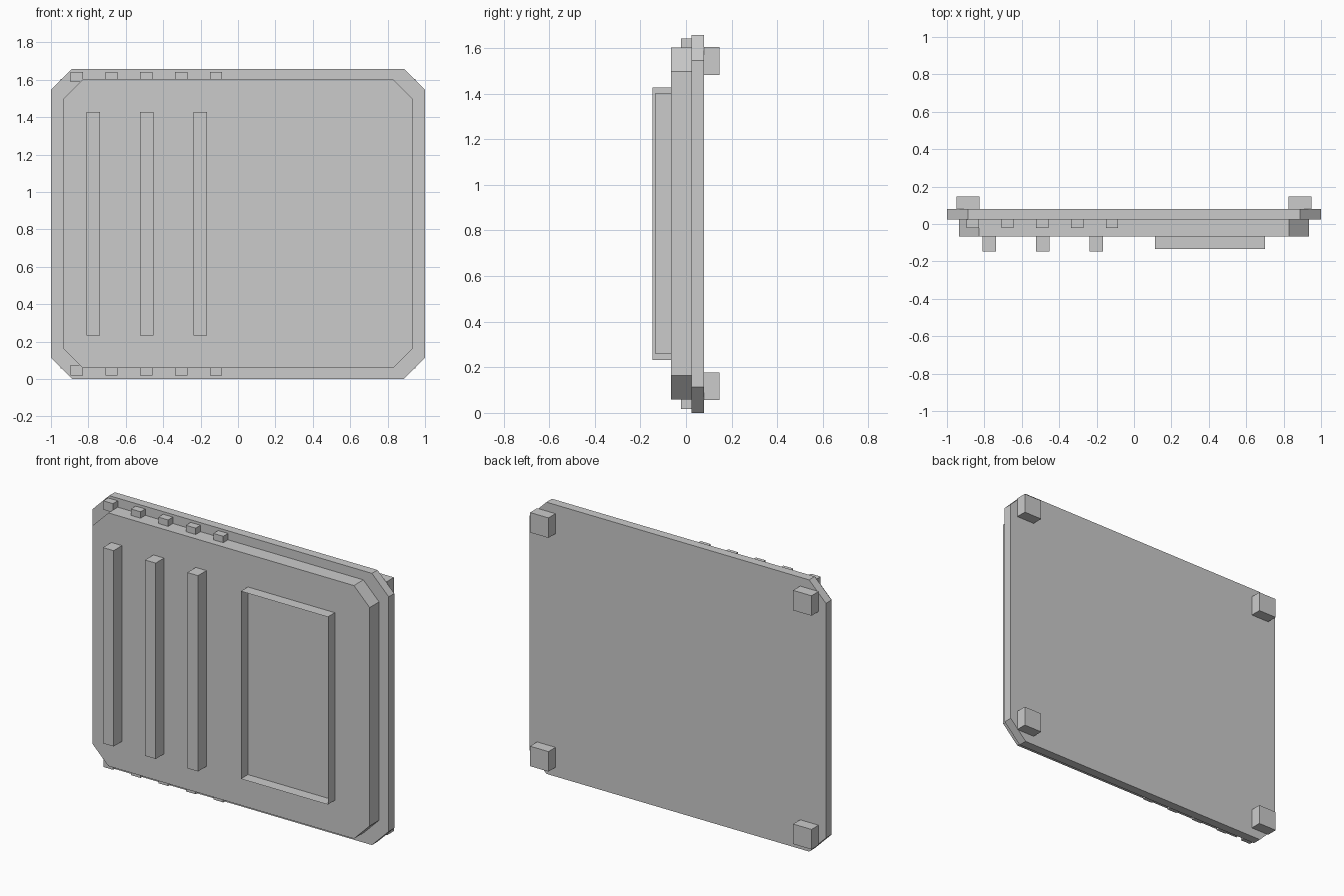
import bpy, bmesh

if "Cube" in bpy.data.objects:
    bpy.data.objects.remove(bpy.data.objects["Cube"])


def make_object(name, verts, faces):
    mesh = bpy.data.meshes.new(name)
    mesh.from_pydata(verts, [], faces)
    mesh.update()
    obj = bpy.data.objects.new(name, mesh)
    bpy.context.collection.objects.link(obj)
    return obj


def prism(name, outline, y0, y1, capped=True):
    """Extrude an x-z outline (counter-clockwise from the front) from y0 to y1."""
    n = len(outline)
    verts = [(x, y, z) for y in (y0, y1) for x, z in outline]
    faces = [(i, i + n, (i + 1) % n + n, (i + 1) % n) for i in range(n)]
    if capped:
        faces += [tuple(range(n)), tuple(reversed(range(n, 2 * n)))]
    return make_object(name, verts, faces)


def rect(x0, x1, z0, z1):
    return [(x0, z0), (x1, z0), (x1, z1), (x0, z1)]


def chamfered(w, z0, z1, c):
    """Rectangle of half width w with cut corners."""
    return [(-w + c, z0), (w - c, z0), (w, z0 + c), (w, z1 - c),
            (w - c, z1), (-w + c, z1), (-w, z1 - c), (-w, z0 + c)]


# Two stacked plates with cut corners
prism("back_plate", chamfered(1.0, 0.0, 1.658, 0.113), 0.025, 0.079)
prism("front_plate", chamfered(0.935, 0.058, 1.603, 0.106), -0.066, 0.025)

# Vertical ribs on the front
for i, x in enumerate((-0.773, -0.489, -0.203)):
    prism(f"rib_{i + 1}", rect(x - 0.036, x + 0.036, 0.233, 1.428), -0.147, -0.066)

# Open-fronted thin-walled frame
prism("open_frame", rect(0.113, 0.70, 0.258, 1.403), -0.134, -0.066, capped=False)

# Small tabs along the top and bottom edges
for i in range(5):
    x = -0.862 + 0.186 * i
    for side, z0, z1 in (("top", 1.588, 1.642), ("bottom", 0.018, 0.074)):
        prism(f"{side}_tab_{i + 1}", rect(x - 0.033, x + 0.033, z0, z1), -0.021, 0.025)

# Mounting blocks at the four rear corners
for side, sx in (("left", -0.888), ("right", 0.888)):
    for level, z0, z1 in (("lower", 0.056, 0.178), ("upper", 1.482, 1.604)):
        prism(f"{level}_{side}_mount", rect(sx - 0.062, sx + 0.062, z0, z1), 0.079, 0.147)
